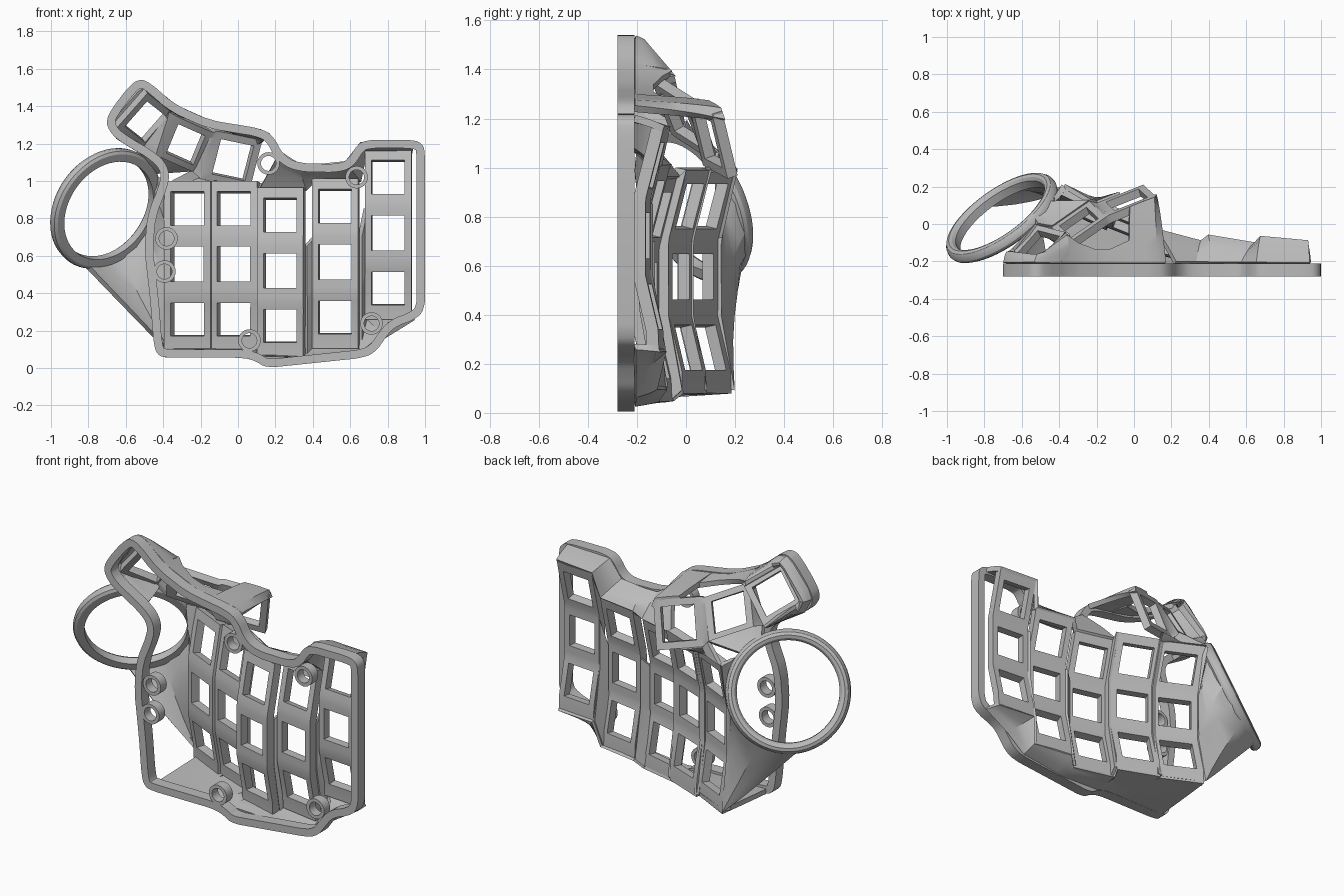
import bpy, bmesh, math
from mathutils import Vector as V

if "Cube" in bpy.data.objects:
    bpy.data.objects.remove(bpy.data.objects["Cube"])

mat = bpy.data.materials.new("matte grey")
mat.diffuse_color = (0.5, 0.5, 0.5, 1)
mat.use_nodes = True
mat.node_tree.nodes["Principled BSDF"].inputs["Base Color"].default_value = mat.diffuse_color
BACK, FRONT = -0.21, -0.28
LOW, HIGH = V((0, -.005, -.045)), V((0, .004, .02))  # extra length at column ends


def finish(name, bm, thick=0, offset=-1):
    """Turn a bmesh into an object, optionally thickened, with sharp edges kept."""
    me = bpy.data.meshes.new(name)
    bm.to_mesh(me)
    bm.free()
    me.materials.append(mat)
    ob = bpy.data.objects.new(name, me)
    bpy.context.collection.objects.link(ob)
    bpy.context.view_layer.objects.active = ob
    ob.select_set(True)
    if thick:
        mod = ob.modifiers.new("shell", "SOLIDIFY")
        mod.thickness, mod.offset = thick, offset
        bpy.ops.object.modifier_apply(modifier="shell")
    bpy.ops.object.shade_smooth_by_angle(angle=math.radians(28))
    ob.select_set(False)
    return ob


def key_strip(name, keys, along_up, thick):
    """Strip of square key sockets; each key is (centre, right, up) spanning its hole."""
    bm = bmesh.new()
    grids = []
    for c, r, u in keys:
        s = (-0.7, -0.5, 0.5, 0.7)
        g = [[bm.verts.new(c + r * a + u * b) for a in s] for b in s]
        grids.append(g)
        for j in range(3):
            for i in range(3):
                if (i, j) != (1, 1):
                    bm.faces.new((g[j][i], g[j + 1][i], g[j + 1][i + 1], g[j][i + 1]))
    for a, b in zip(grids, grids[1:]):
        for i in range(3):
            if along_up:
                bm.faces.new((a[3][i], b[0][i], b[0][i + 1], a[3][i + 1]))
            else:
                bm.faces.new((a[i][3], a[i + 1][3], b[i + 1][0], b[i][0]))
    if along_up:
        for v, w in zip(grids[0][0], grids[-1][3]):
            v.co += LOW
            w.co += HIGH
    finish(name, bm, thick)


def loft(name, a, b, thick=0.03, steps=4, bulge=0.0):
    """Shell between two point rows, bulging gently along y."""
    bm = bmesh.new()
    rows = []
    for k in range(steps + 1):
        t = k / steps
        rise = V((0, bulge * math.sin(math.pi * t), 0))
        rows.append([bm.verts.new(p.lerp(q, t) + rise) for p, q in zip(a, b)])
    for r, s in zip(rows, rows[1:]):
        for i in range(len(a) - 1):
            bm.faces.new((r[i], r[i + 1], s[i + 1], s[i]))
    bmesh.ops.remove_doubles(bm, verts=bm.verts, dist=0.0005)
    bmesh.ops.recalc_face_normals(bm, faces=bm.faces)
    finish(name, bm, thick, 0)


def lathe(name, centre, axis, profile, n):
    """Closed (radius, height) profile revolved around an axis."""
    q = V((0, 0, 1)).rotation_difference(axis)
    bm = bmesh.new()
    loops = []
    for k in range(n):
        t = 2 * math.pi * k / n
        loops.append([bm.verts.new(centre + q @ V((r * math.cos(t), r * math.sin(t), h)))
                      for r, h in profile])
    m = len(profile)
    for k in range(n):
        a, b = loops[k], loops[(k + 1) % n]
        for i in range(m):
            bm.faces.new((a[i], b[i], b[(i + 1) % m], a[(i + 1) % m]))
    bmesh.ops.recalc_face_normals(bm, faces=bm.faces)
    finish(name, bm)


def rim(x, z, y=BACK):
    return V((x, y, z))


def round_corners(pts, cut):
    """Corner cutting with a limited cut length."""
    out = []
    for i, p in enumerate(pts):
        for q in (pts[i - 1], pts[(i + 1) % len(pts)]):
            d = q - p
            out.append(p + d.normalized() * min(cut, d.length * 0.27))
    return out


# Base rim: rounded outline with an inner offset, extruded in depth
outline = [(-.705, 1.32), (-.68, 1.38), (-.58, 1.51), (-.53, 1.545), (-.475, 1.53), (-.34, 1.41),
           (-.15, 1.325), (.125, 1.28), (.19, 1.24), (.24, 1.14), (.32, 1.095), (.54, 1.09),
           (.595, 1.12), (.63, 1.185), (.68, 1.22), (.94, 1.22), (.985, 1.20), (1.0, 1.16),
           (1.0, .31), (.94, .255), (.835, .22), (.78, .15), (.74, .09), (.675, .055), (.15, .0),
           (.10, .035), (.035, .055), (-.39, .055), (-.43, .07), (-.45, .12), (-.47, .37),
           (-.50, .63), (-.485, .82), (-.42, .98), (-.41, 1.05), (-.46, 1.11), (-.645, 1.22),
           (-.69, 1.27)]
outline = round_corners(round_corners([V(p) for p in outline], .04), .012)
n = len(outline)
inner = []
for i, p in enumerate(outline):
    d0 = (p - outline[i - 1]).normalized()
    d1 = (outline[(i + 1) % n] - p).normalized()
    d = (d0 + d1).normalized()
    inner.append(p + V((d.y, -d.x)) * 0.045)
bm = bmesh.new()
loops = [[bm.verts.new((p[0], y, p[1])) for p in path]
         for path, y in ((outline, FRONT), (outline, BACK), (inner, BACK), (inner, FRONT))]
for k in range(4):
    a, b = loops[k], loops[(k + 1) % 4]
    for i in range(n):
        bm.faces.new((a[i], a[(i + 1) % n], b[(i + 1) % n], b[i]))
bmesh.ops.recalc_face_normals(bm, faces=bm.faces)
finish("base_rim", bm)

# Screw bosses
for i, (x, z) in enumerate([(.163, 1.094), (.634, 1.02), (-.382, .693), (-.393, .516),
                            (.714, .238), (.061, .147)]):
    lathe(f"screw_boss_{i}", V((x, FRONT, z)), V((0, 1, 0)),
          [(.04, 0), (.06, 0), (.06, .058), (.04, .058)], 24)

# Finger columns: centre x, middle key z, middle y, sideways tilt
columns = [(-.25, .555, .07, -.085), (-.005, .555, -.02, -.07), (.237, .52, -.14, -.045),
           (.527, .567, -.16, -.03), (.807, .722, -.155, -.015)]
left, right = [], []
for i, (x, z, y, tilt) in enumerate(columns):
    r = V((.177, tilt, 0))
    keys = [(V((x, y + .03, z - .288)), r, V((0, -.043, .183))),
            (V((x, y, z)), r, V((0, 0, .187))),
            (V((x, y + .036, z + .287)), r, V((0, .047, .183)))]
    key_strip(f"finger_column_{i + 1}", keys, True, .05)
    for side, s in ((left, -.7), (right, .7)):
        edge = [c + r * s + u * t for c, r, u in keys for t in (-.7, .7)]
        edge[0] += LOW
        edge[5] += HIGH
        side.append(edge)

# Step walls between neighbouring columns, leaving upper slits on the outer two
for i, count in enumerate((6, 6, 4, 4)):
    loft(f"column_step_{i + 1}", right[i][:count], left[i + 1][:count], .03, 1)

# Thumb cluster
thumbs = [(V((-.51, -.11, 1.34)), V((.107, .12, -.085)), V((.118, -.03, .134))),
          (V((-.295, .01, 1.215)), V((.144, .10, -.064)), V((.064, -.06, .155))),
          (V((-.04, .13, 1.125)), V((.176, .07, -.037)), V((.048, -.045, .187)))]
key_strip("thumb_cluster", thumbs, False, .045)


def thumb(k, a, b):
    c, r, u = thumbs[k]
    return c + r * a + u * b


# Hood around the outermost thumb key
loft("thumb_hood",
     [rim(*p) for p in ((-.47, 1.13), (-.64, 1.235), (-.685, 1.32), (-.665, 1.37), (-.57, 1.49),
                        (-.53, 1.525), (-.48, 1.51), (-.36, 1.41))],
     [thumb(0, .7, -.7), thumb(0, -.5, -.7), thumb(0, -.7, -.6), thumb(0, -.7, -.4),
      thumb(0, -.7, .5), thumb(0, -.65, .68), thumb(0, -.4, .7), thumb(0, .7, .7)], .03, 6, .035)
# Raised lip below the open gap above the thumb keys
loft("thumb_lip",
     [rim(*p) for p in ((-.40, 1.445), (-.34, 1.395), (-.24, 1.35), (-.15, 1.31), (0, 1.277))],
     [thumb(0, .6, .7), rim(-.31, 1.36, -.10), rim(-.22, 1.325, -.135), rim(-.13, 1.295, -.135),
      rim(-.01, 1.265, -.08)], .03, 3)
# Arched band beside the innermost thumb key
loft("thumb_arch",
     [rim(*p) for p in ((-.03, 1.285), (.06, 1.27), (.12, 1.262), (.165, 1.24))],
     [thumb(2, -.1, .7), thumb(2, .3, .7), thumb(2, .6, .7), thumb(2, .7, .5)],
     .03, 8, .035)

# Walls from the rim to the ends of the columns
ends = [p for i in range(5) for p in (left[i], right[i])]
loft("bottom_wall",
     [rim(*p) for p in ((-.39, .07), (-.12, .07), (-.1, .07), (.035, .07), (.10, .05), (.36, .04),
                        (.42, .047), (.66, .075), (.78, .17), (.94, .27))],
     [p[0] for p in ends], .03, 4, .01)
loft("top_wall",
     [rim(*p) for p in ((.22, 1.15), (.33, 1.08), (.42, 1.077), (.58, 1.095), (.66, 1.195),
                        (.94, 1.2))],
     [p[5] for p in ends[4:]], .03, 4, .01)

# Tilted ball ring
axis = V((-.54, .75, .38)).normalized()
centre = V((-.71, .035, .855))
lathe("ball_ring", centre, axis,
      [(.283, -.036), (.283, .012), (.295, .028), (.312, .034), (.33, .028), (.342, .012),
       (.346, -.01), (.34, -.026), (.325, -.036)], 64)
up = (V((0, 0, 1)) - axis * axis.z).normalized()
side = up.cross(axis)
if side.x < 0:
    side = -side


def ring(deg):
    t = math.radians(deg)
    return centre + (side * math.cos(t) + up * math.sin(t)) * .32


# Webs joining the ring to the first column and the thumb keys
corner = left[0][0]
loft("ring_side_web", [ring(d) for d in (-100, -88, -74, -60, -40, -18, 4, 24, 40)],
     [corner, corner + V((0, 0, .003)), corner + V((0, 0, .006))] + left[0], .03, 5, -.02)
loft("thumb_ring_web", [thumb(0, .7, -.7), thumb(1, -.7, -.7), thumb(1, .7, -.7)],
     [ring(64), ring(52), ring(40)], .025, 3)
loft("thumb_column_web", [thumb(1, .7, -.7), thumb(2, -.7, -.7), thumb(2, 0, -.7)],
     [left[0][5], left[0][5].lerp(right[0][5], .5), right[0][5]], .025, 3)
